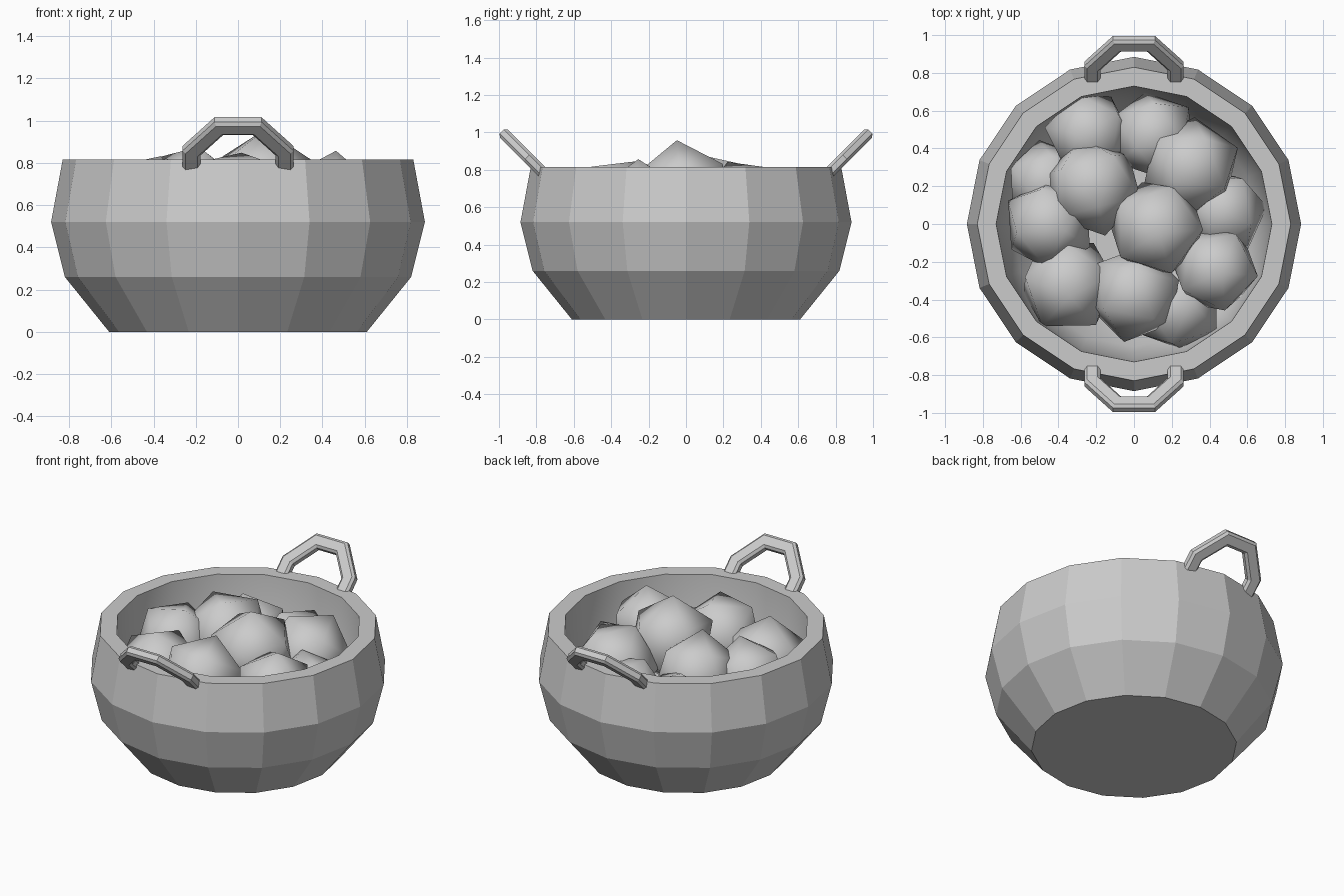
import bpy, bmesh, math, random
from mathutils import Vector, Euler

if "Cube" in bpy.data.objects:
    bpy.data.objects.remove(bpy.data.objects["Cube"])

random.seed(4)
SIDES = 16


def finish(name, bm):
    bmesh.ops.recalc_face_normals(bm, faces=bm.faces)
    mesh = bpy.data.meshes.new(name)
    bm.to_mesh(mesh)
    bm.free()
    obj = bpy.data.objects.new(name, mesh)
    bpy.context.collection.objects.link(obj)
    return obj


def bridge(bm, a, b):
    n = len(a)
    return [bm.faces.new((a[i], a[(i + 1) % n], b[(i + 1) % n], b[i])) for i in range(n)]


# bowl: faceted outside, thick rim, smooth inside
profile = [(0.61, 0), (0.82, 0.26), (0.885, 0.52), (0.83, 0.815),
           (0.73, 0.815), (0.715, 0.52), (0.65, 0.28), (0.48, 0.08)]
bm = bmesh.new()
rings = []
for r, z in profile:
    rings.append([bm.verts.new((r * math.cos(2 * math.pi * i / SIDES),
                                r * math.sin(2 * math.pi * i / SIDES), z))
                  for i in range(SIDES)])
for k in range(len(rings) - 1):
    for f in bridge(bm, rings[k], rings[k + 1]):
        f.smooth = k > 3
bm.faces.new(rings[0])
bm.faces.new(rings[-1])
finish("bowl", bm)


# handles: mitred octagonal bar swept along an arch leaning outward at 45 degrees
path = [Vector(p) for p in ((-0.22, -0.01), (-0.22, 0.1), (-0.09, 0.265),
                            (0.09, 0.265), (0.22, 0.1), (0.22, -0.01))]
section = [(0.043, 0.016), (0.028, 0.03), (-0.028, 0.03), (-0.043, 0.016),
           (-0.043, -0.016), (-0.028, -0.03), (0.028, -0.03), (0.043, -0.016)]


def handle(name, side):
    bm = bmesh.new()
    s = math.sqrt(0.5)
    loops = []
    for i, p in enumerate(path):
        d_in = (p - path[max(i - 1, 0)]) if i else path[1] - p
        d_out = (path[i + 1] - p) if i < len(path) - 1 else d_in
        n1 = Vector((-d_in.y, d_in.x)).normalized()
        n2 = Vector((-d_out.y, d_out.x)).normalized()
        n = (n1 + n2).normalized()
        n = n / n.dot(n1)
        loop = []
        for w, t in section:
            q = p + n * w
            loop.append(bm.verts.new((q.x, side * (0.767 + s * (q.y - t)),
                                      0.787 + s * (q.y + t))))
        loops.append(loop)
    for a, b in zip(loops, loops[1:]):
        bridge(bm, a, b)
    bm.faces.new(loops[0])
    bm.faces.new(loops[-1])
    finish(name, bm)


handle("front_handle", -1)
handle("back_handle", 1)

# heap of chunky round pieces: x, y, z, radius
pieces = [(-0.22, 0.20, 0.63, 0.27), (0.12, -0.02, 0.69, 0.27), (0.30, 0.30, 0.60, 0.27),
          (-0.24, 0.48, 0.53, 0.24), (0.10, 0.47, 0.53, 0.24), (-0.46, 0.22, 0.46, 0.23),
          (-0.45, 0.00, 0.60, 0.25), (-0.35, -0.32, 0.56, 0.27), (0.00, -0.37, 0.62, 0.26),
          (0.43, -0.24, 0.62, 0.24), (0.47, 0.06, 0.50, 0.24), (0.23, -0.44, 0.47, 0.25)]
for i, (x, y, z, r) in enumerate(pieces):
    bm = bmesh.new()
    bmesh.ops.create_icosphere(bm, subdivisions=1, radius=r)
    tilt = 0.1 if i == 1 else 0.45
    rot = Euler((random.uniform(-tilt, tilt), random.uniform(-tilt, tilt),
                 random.uniform(0, 6.28)))
    bmesh.ops.rotate(bm, verts=bm.verts, cent=(0, 0, 0), matrix=rot.to_matrix())
    for f in bm.faces:
        f.smooth = True
    finish(f"piece_{i + 1}", bm).location = (x, y, z)
